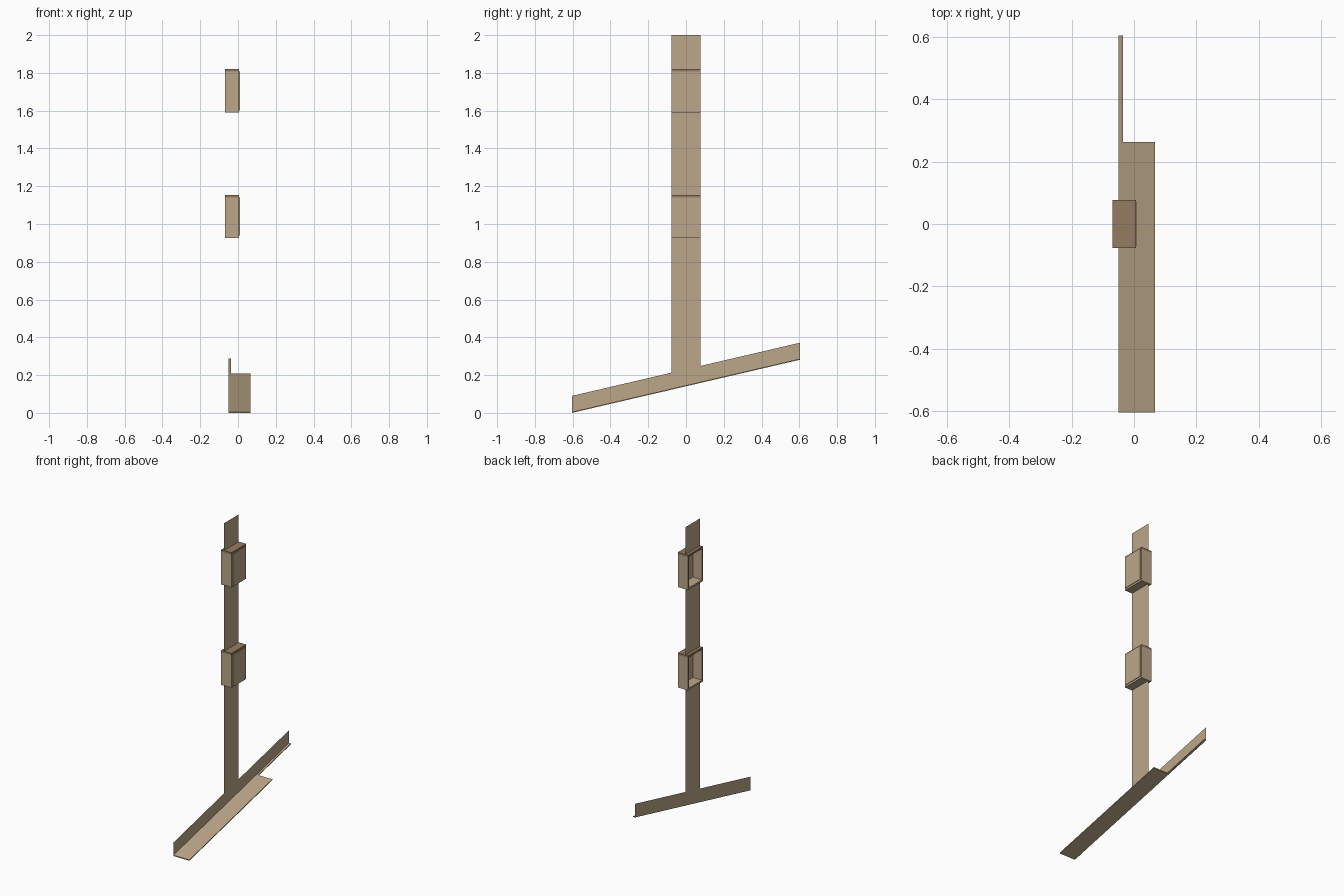
import bpy
import bmesh
from mathutils import Vector

cube = bpy.data.objects.get("Cube")
if cube:
    bpy.data.objects.remove(cube, do_unlink=True)


def material(name, rgb):
    m = bpy.data.materials.new(name)
    m.use_nodes = True
    m.diffuse_color = (*rgb, 1)
    m.node_tree.nodes["Principled BSDF"].inputs["Base Color"].default_value = (*rgb, 1)
    return m


TAN = material("tan", (0.50, 0.39, 0.25))
BROWN = material("brown", (0.30, 0.20, 0.12))

WALL_X = -0.049      # plane of the upright sheet
HALF = 0.077         # half width of the upright
END = 0.604          # half length of the sloping rail
SLOPE = 0.233
RAIL_H = 0.09
BOXES = {"lower": (0.926, 1.154), "upper": (1.59, 1.82)}


def rail_z(y):
    return (y + END) * SLOPE


def finish(name, bm, mat):
    mesh = bpy.data.meshes.new(name)
    bm.to_mesh(mesh)
    bm.free()
    mesh.materials.append(mat)
    obj = bpy.data.objects.new(name, mesh)
    bpy.context.collection.objects.link(obj)
    return obj


def sheet(name, outlines):
    """Flat faces in the upright plane, given as (y, z) outlines."""
    bm = bmesh.new()
    for outline in outlines:
        bm.faces.new([bm.verts.new((WALL_X, y, z)) for y, z in outline])
    return finish(name, bm, TAN)


def block(name, low, high, mat=TAN, sloped=False):
    """Box between two corners; a sloped one is sheared along the rail."""
    low, high = Vector(low), Vector(high)
    bm = bmesh.new()
    bmesh.ops.create_cube(bm, size=1)
    for v in bm.verts:
        v.co = Vector([(a + b) / 2 + c * (b - a) for a, b, c in zip(low, high, v.co)])
        if sloped:
            v.co.z += rail_z(v.co.y)
    return finish(name, bm, mat)


# Sloping rail: upright web and bottom flange, wide in front and narrow behind
sheet("rail_web", [[(-END, rail_z(-END)), (END, rail_z(END)),
                    (END, rail_z(END) + RAIL_H), (-END, rail_z(-END) + RAIL_H)]])
block("wide_flange", (WALL_X, -END, 0), (0.067, 0.263, 0.006), sloped=True)
block("narrow_flange", (WALL_X, 0.263, 0), (-0.036, END, 0.006), sloped=True)

# Upright sheet, interrupted where the boxes pass through
levels = [BOXES["lower"], BOXES["upper"]]
bottoms = [None] + [top for _, top in levels]
tops = [low for low, _ in levels] + [2.0]
pieces = []
for b, t in zip(bottoms, tops):
    left = rail_z(-HALF) + RAIL_H if b is None else b
    right = rail_z(HALF) + RAIL_H if b is None else b
    pieces.append([(-HALF, left), (HALF, right), (HALF, t), (-HALF, t)])
sheet("upright", pieces)

# Boxes, open toward -x
BACK, FRONT, T = -0.069, 0.006, 0.008
for level, (z0, z1) in BOXES.items():
    block(level + "_box_lid", (BACK, -HALF, z1 - 0.013), (FRONT, HALF, z1), BROWN)
    block(level + "_box_floor", (BACK, -HALF, z0), (FRONT, HALF, z0 + 0.012))
    for side, s in (("front", -1), ("rear", 1)):
        ys = sorted((s * HALF, s * (HALF - T)))
        block(f"{level}_box_{side}_wall", (BACK, ys[0], z0 + 0.012),
              (FRONT, ys[1], z1 - 0.013))
    block(level + "_box_cover", (FRONT - T, -HALF + T, z0 + 0.012),
          (0.010, HALF - T, z1 - 0.013))
